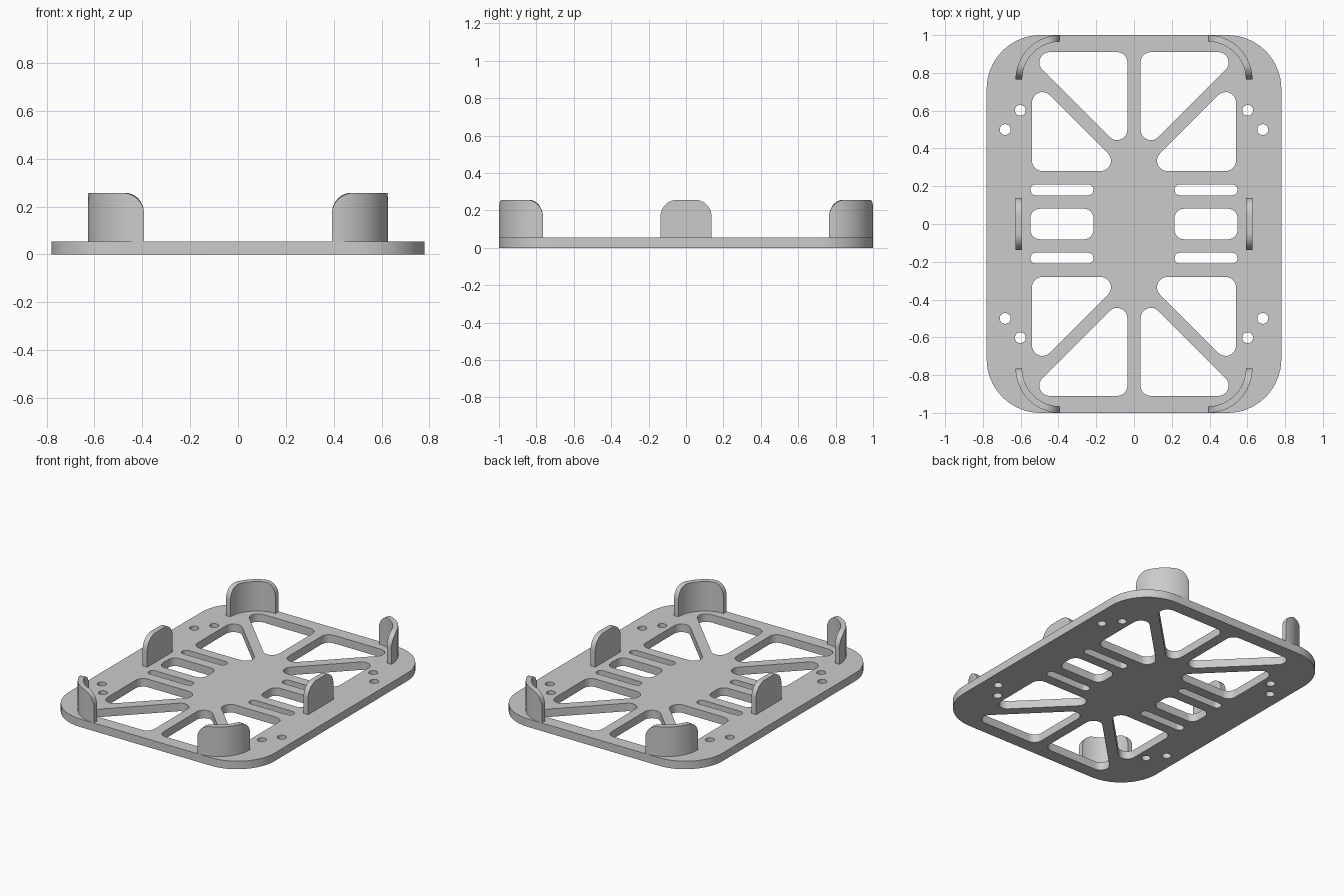
import bpy
import bmesh
from math import sin, cos, tan, pi
from mathutils import Vector

cube = bpy.data.objects.get("Cube")
if cube:
    bpy.data.objects.remove(cube, do_unlink=True)

PLATE = 0.055        # plate thickness
TOP = 0.257          # top of the tabs
WALL = 0.035         # tab thickness
ROUND = 0.09         # rounding of the tab shoulders
SIDE = 0.627         # outer face of the tabs in x
SIGNS = [(sx, sy) for sx in (-1, 1) for sy in (-1, 1)]

grey = bpy.data.materials.new("light_grey")
grey.use_nodes = True
grey.diffuse_color = (0.6, 0.6, 0.6, 1)
grey.node_tree.nodes["Principled BSDF"].inputs["Base Color"].default_value = (0.6, 0.6, 0.6, 1)


def finish(ob):
    """Weld, fix normals, colour and smooth one mesh object."""
    bm = bmesh.new()
    bm.from_mesh(ob.data)
    bmesh.ops.remove_doubles(bm, verts=bm.verts, dist=1e-5)
    bmesh.ops.recalc_face_normals(bm, faces=bm.faces)
    bm.to_mesh(ob.data)
    bm.free()
    ob.data.materials.clear()
    ob.data.materials.append(grey)
    bpy.ops.object.select_all(action='DESELECT')
    ob.select_set(True)
    bpy.context.view_layer.objects.active = ob
    bpy.ops.object.shade_smooth_by_angle(angle=pi / 6)


def fillet(corners, r, steps=10):
    """Outline of a polygon with every corner rounded to radius r."""
    pts = [Vector((x, y, 0)) for x, y in corners]
    out = []
    for i, p in enumerate(pts):
        d1 = (pts[i - 1] - p).normalized()
        d2 = (pts[(i + 1) % len(pts)] - p).normalized()
        half = d1.angle(d2) / 2
        centre = p + (d1 + d2).normalized() * r / sin(half)
        reach = r / tan(half)
        a = (p + d1 * reach - centre).normalized()
        b = (p + d2 * reach - centre).normalized()
        sweep = pi - 2 * half
        for k in range(steps + 1):
            t = sweep * k / steps
            out.append(centre + (a * sin(sweep - t) + b * sin(t)) * r / sin(sweep))
    return out


def box(x0, x1, y0, y1):
    return [(x0, y0), (x1, y0), (x1, y1), (x0, y1)]


# Base plate: rounded outline with all cutouts
outlines = [fillet(box(-0.78, 0.78, -1, 1), 0.285, 16)]
end_window = [(0.035, 0.91), (0.579, 0.91), (0.035, 0.366)]
side_window = [(0.54, 0.28), (0.54, 0.776), (0.044, 0.28)]
for sx, sy in SIGNS:
    cutouts = [(end_window, 0.055), (side_window, 0.055),
               (box(0.215, 0.548, 0.152, 0.21), 0.028)]
    for hx, hy in ((0.682, 0.5), (0.602, 0.602)):
        h = 0.0285
        cutouts.append((box(hx - h, hx + h, hy - h, hy + h), 0.028))
    if sy > 0:
        cutouts.append((box(0.215, 0.548, -0.081, 0.081), 0.05))
    for corners, r in cutouts:
        outlines.append(fillet([(x * sx, y * sy) for x, y in corners], r))

curve = bpy.data.curves.new("base_plate", 'CURVE')
curve.dimensions = '2D'
curve.fill_mode = 'BOTH'
curve.extrude = PLATE / 2
for outline in outlines:
    spline = curve.splines.new('POLY')
    spline.points.add(len(outline) - 1)
    for point, co in zip(spline.points, outline):
        point.co = (co.x, co.y, 0, 1)
    spline.use_cyclic_u = True
plate = bpy.data.objects.new("base_plate", curve)
bpy.context.collection.objects.link(plate)
bpy.ops.object.select_all(action='DESELECT')
plate.select_set(True)
bpy.context.view_layer.objects.active = plate
bpy.ops.object.convert(target='MESH')
plate = bpy.context.view_layer.objects.active
for v in plate.data.vertices:
    v.co.z += PLATE / 2
finish(plate)


def tab(name, length, path):
    """Upright wall with rounded shoulders; path(u, depth) gives its plan."""
    ramp = [(ROUND * (1 - cos(a)), TOP - ROUND + ROUND * sin(a))
            for a in (pi / 2 * k / 10 for k in range(11))]
    middle = [(ROUND + (length - 2 * ROUND) * k / 10, TOP) for k in range(1, 10)]
    stations = ramp + middle + [(length - u, z) for u, z in reversed(ramp)]
    bm = bmesh.new()
    rings = []
    for u, z in stations:
        ox, oy = path(u, 0)
        ix, iy = path(u, WALL)
        rings.append([bm.verts.new(co) for co in
                      ((ox, oy, PLATE), (ox, oy, z), (ix, iy, z), (ix, iy, PLATE))])
    for a, b in zip(rings, rings[1:]):
        for k in range(4):
            j = (k + 1) % 4
            bm.faces.new((a[k], a[j], b[j], b[k]))
    bm.faces.new(rings[0])
    bm.faces.new(rings[-1])
    mesh = bpy.data.meshes.new(name)
    bm.to_mesh(mesh)
    bm.free()
    ob = bpy.data.objects.new(name, mesh)
    bpy.context.collection.objects.link(ob)
    finish(ob)


# Curved corner tabs
RADIUS = 0.235
for sx, sy in SIGNS:
    def corner_path(u, depth):
        a, r = u / RADIUS, RADIUS - depth
        return (sx * (SIDE - RADIUS + r * cos(a)), sy * (1 - RADIUS + r * sin(a)))
    name = ("back" if sy > 0 else "front") + ("_left" if sx > 0 else "_right")
    tab(name + "_corner_tab", RADIUS * pi / 2, corner_path)

# Straight side tabs
for sx, name in ((1, "left_side_tab"), (-1, "right_side_tab")):
    tab(name, 0.274, lambda u, depth: (sx * (SIDE - depth), u - 0.137))
